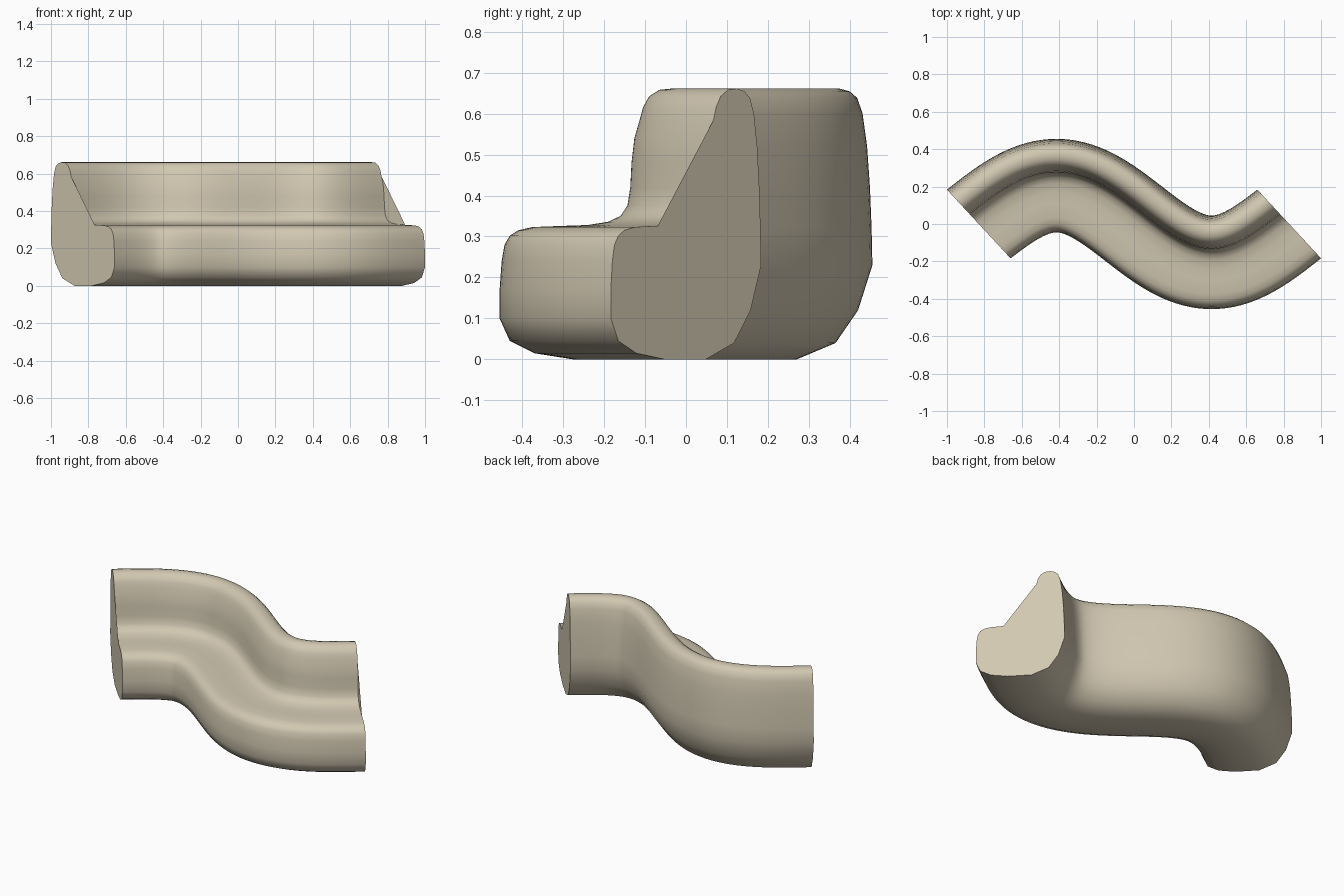
import bpy, bmesh, math

cube = bpy.data.objects.get("Cube")
if cube:
    bpy.data.objects.remove(cube)

# Upholstery colour
fabric = bpy.data.materials.new("beige_fabric")
fabric.use_nodes = True
colour = (0.64, 0.575, 0.44, 1)
fabric.diffuse_color = colour
fabric.node_tree.nodes["Principled BSDF"].inputs["Base Color"].default_value = colour

# Cross-section (depth, height): underside, back, top of backrest, then seat and front
OUTER = [(-0.07, 0), (0.065, 0), (0.16, 0.04), (0.215, 0.12), (0.25, 0.23),
         (0.248, 0.32), (0.244, 0.42), (0.237, 0.52), (0.226, 0.6), (0.213, 0.638),
         (0.195, 0.654), (0.17, 0.661), (0.14, 0.658), (0.115, 0.642), (0.1, 0.615),
         (0.092, 0.585)]
HOLLOW = [(0.079, 0.54), (0.072, 0.48), (0.069, 0.42), (0.062, 0.375),
          (0.045, 0.35), (0.015, 0.336), (-0.035, 0.328)]
FRONT = [(-0.094, 0.326), (-0.17, 0.323), (-0.205, 0.315), (-0.225, 0.302),
         (-0.238, 0.28), (-0.245, 0.24), (-0.25, 0.17), (-0.25, 0.1),
         (-0.225, 0.045), (-0.165, 0.015)]
PROFILE = OUTER + HOLLOW + FRONT

HALF, SWING, STEPS = 0.83, 0.205, 72


def station(x):
    """Point on the S-shaped path and its sideways direction."""
    k = math.pi / HALF
    y = -SWING * math.sin(k * x)
    angle = math.atan(-SWING * k * math.cos(k * x))
    # the ends are cut slightly more obliquely
    angle += math.radians(5) * max(0, (abs(x) - 0.65) / 0.18) ** 2
    return x, y, -math.sin(angle), math.cos(angle)


def place(x, points):
    px, py, nx, ny = station(x)
    return [(px + u * nx, py + u * ny, z) for u, z in points]


def make_object(name, bm):
    mesh = bpy.data.meshes.new(name)
    bm.to_mesh(mesh)
    bm.free()
    mesh.materials.append(fabric)
    obj = bpy.data.objects.new(name, mesh)
    bpy.context.collection.objects.link(obj)
    return obj


# Seat and backrest swept along the path
bm = bmesh.new()
rings = []
for i in range(STEPS + 1):
    x = HALF * (2 * i / STEPS - 1)
    rings.append([bm.verts.new(p) for p in place(x, PROFILE)])
n = len(PROFILE)
for a, b in zip(rings, rings[1:]):
    for j in range(n):
        k = (j + 1) % n
        bm.faces.new((a[j], b[j], b[k], a[k])).smooth = True
bmesh.ops.recalc_face_normals(bm, faces=bm.faces)
make_object("sofa_body", bm)

# Flat end panels, bridging the hollow between seat and backrest
for name, side in (("left_end_panel", 1), ("right_end_panel", -1)):
    bm = bmesh.new()
    face = bm.faces.new([bm.verts.new(p) for p in place(side * HALF, OUTER + FRONT)])
    face.normal_update()
    if face.normal.x * side < 0:
        face.normal_flip()
    make_object(name, bm)
